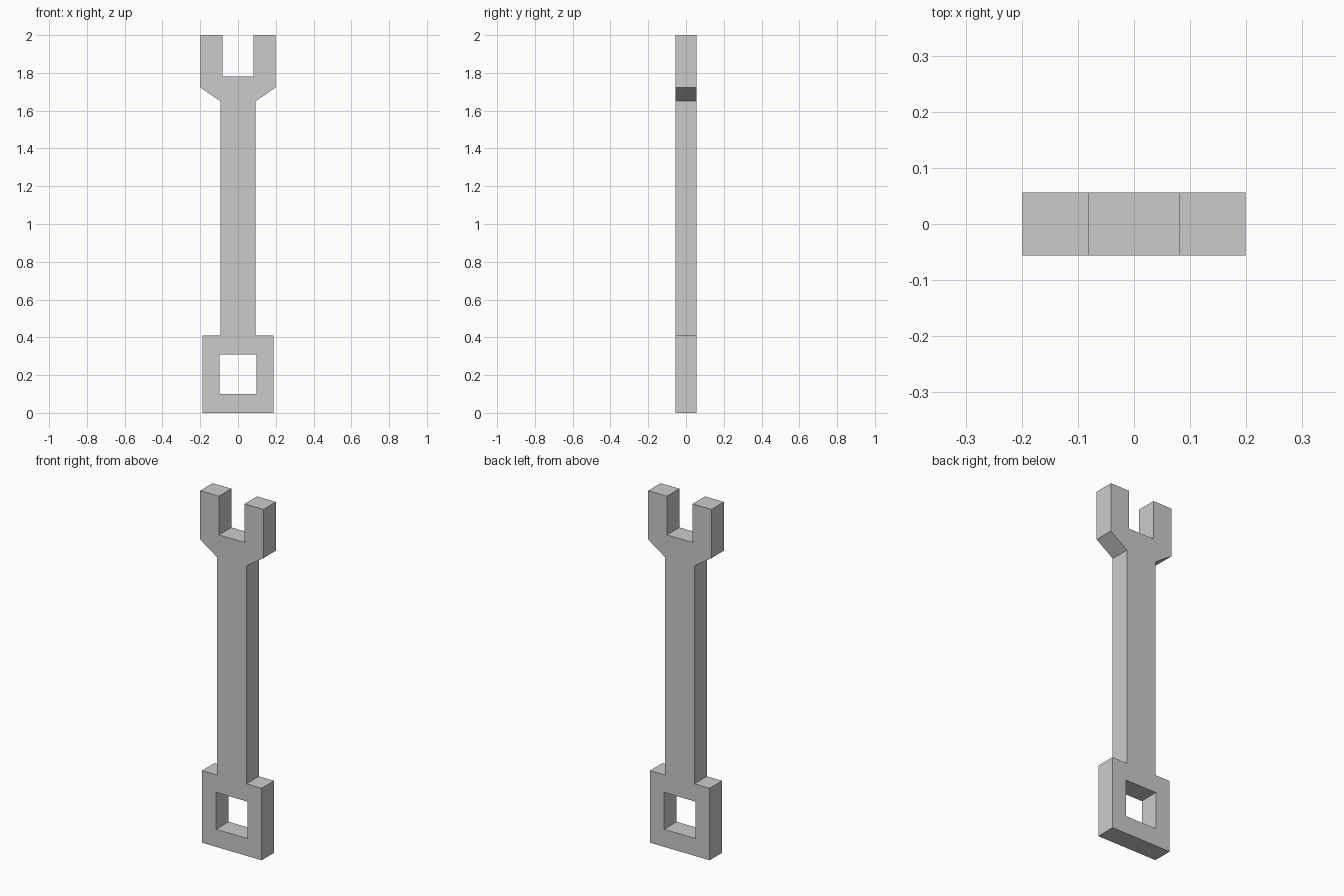
import bpy, bmesh
from math import pi

if "Cube" in bpy.data.objects:
    bpy.data.objects.remove(bpy.data.objects["Cube"])

HALF_THICK = 0.056

# Right half of the wrench outline, bottom to top, as (x, z)
half = [(0.188, 0), (0.188, 0.41), (0.093, 0.41), (0.093, 1.65),
        (0.199, 1.722), (0.199, 2.0), (0.081, 2.0), (0.081, 1.78)]
outline = half + [(-x, z) for x, z in reversed(half)]

# Rectangular hole in the box end
hole = [(-0.098, 0.10), (-0.098, 0.31), (0.098, 0.31), (0.098, 0.10)]


def add_loop(curve, points):
    spline = curve.splines.new('POLY')
    spline.points.add(len(points) - 1)
    for p, (x, z) in zip(spline.points, points):
        p.co = (x, z, 0, 1)
    spline.use_cyclic_u = True
    spline.use_smooth = False


# Filled profile with hole, extruded and stood upright
curve = bpy.data.curves.new("wrench_body", 'CURVE')
curve.dimensions = '2D'
curve.fill_mode = 'BOTH'
curve.extrude = HALF_THICK
for loop in (outline, hole):
    add_loop(curve, loop)

body = bpy.data.objects.new("wrench_body", curve)
bpy.context.collection.objects.link(body)
body.rotation_euler.x = pi / 2
bpy.context.view_layer.objects.active = body
body.select_set(True)
bpy.ops.object.convert(target='MESH')
bpy.ops.object.transform_apply(rotation=True)

# Weld caps to walls for one clean solid with flat faces
body = bpy.context.object
bm = bmesh.new()
bm.from_mesh(body.data)
bmesh.ops.remove_doubles(bm, verts=bm.verts, dist=1e-4)
bmesh.ops.recalc_face_normals(bm, faces=bm.faces)
for f in bm.faces:
    f.smooth = False
bm.to_mesh(body.data)
bm.free()
